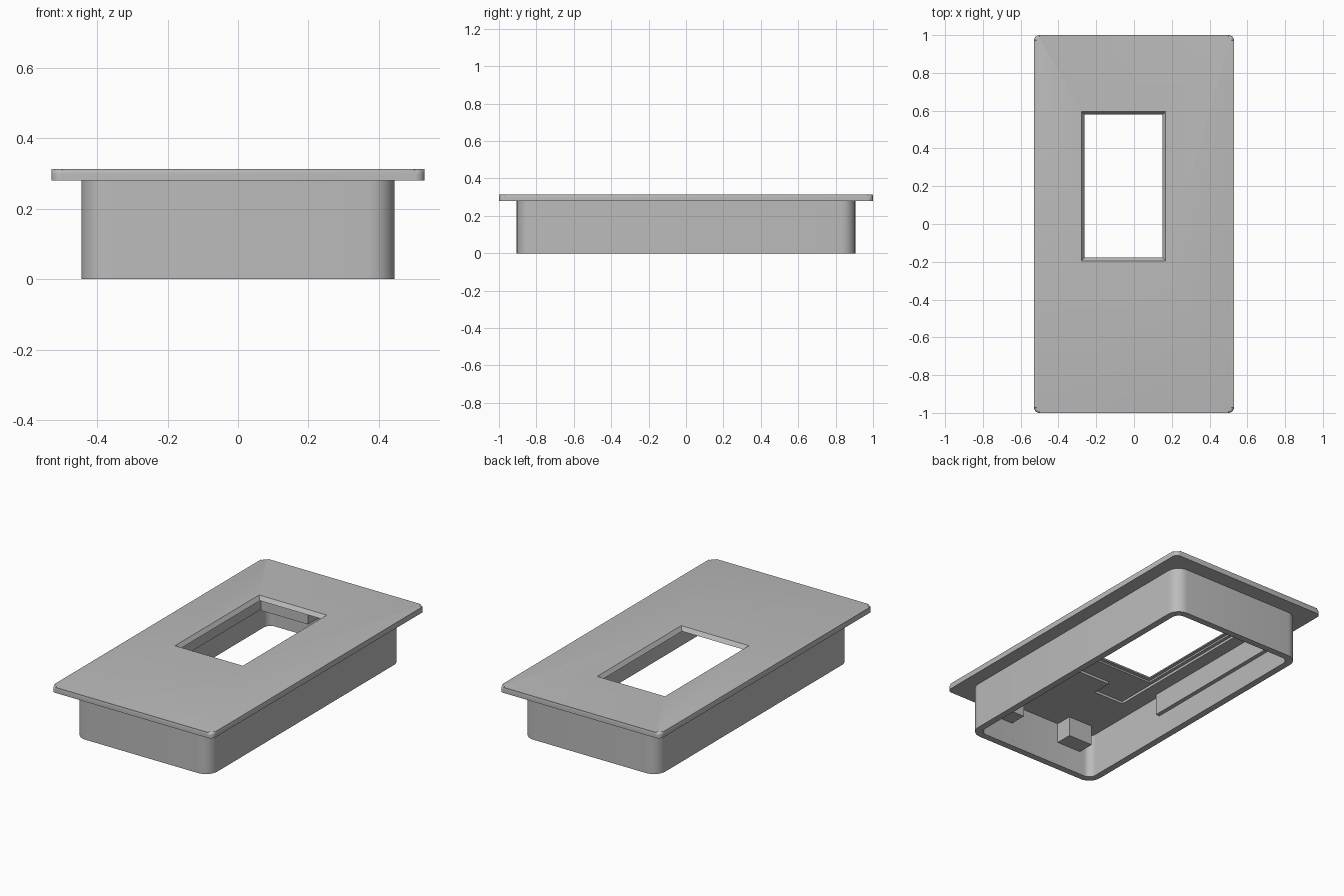
import bpy, bmesh, math

old = bpy.data.objects.get("Cube")
if old:
    bpy.data.objects.remove(old, do_unlink=True)

grey = bpy.data.materials.new("matt_grey")
grey.use_nodes = True
COLOUR = (0.5, 0.5, 0.5, 1)
grey.diffuse_color = COLOUR
grey.node_tree.nodes["Principled BSDF"].inputs["Base Color"].default_value = COLOUR


def prism(name, x, y, z, radius=0, fillet=0, flare=0, steps=8):
    """Upright prism over a rectangle with optional round corners, top fillet and flare."""
    bm = bmesh.new()
    mid = (sum(x) / 2, sum(y) / 2)
    outline = []
    for i, (cx, cy) in enumerate([(x[1], y[1]), (x[0], y[1]), (x[0], y[0]), (x[1], y[0])]):
        sx, sy = (1 if cx > mid[0] else -1), (1 if cy > mid[1] else -1)
        if not radius:
            outline.append((cx, cy, sx, sy))
            continue
        for k in range(steps + 1):
            a = math.pi / 2 * (i + k / steps)
            outline.append((cx - sx * radius + radius * math.cos(a),
                            cy - sy * radius + radius * math.sin(a), sx, sy))
    low = [bm.verts.new((px, py, z[0])) for px, py, sx, sy in outline]
    high = [bm.verts.new((px + sx * flare, py + sy * flare, z[1])) for px, py, sx, sy in outline]
    n = len(low)
    bm.faces.new(low[::-1])
    top = bm.faces.new(high)
    for i in range(n):
        j = (i + 1) % n
        bm.faces.new((low[i], low[j], high[j], high[i]))
    if fillet:
        bmesh.ops.bevel(bm, geom=list(top.edges), offset=fillet, segments=4,
                        profile=0.5, affect='EDGES')
    mesh = bpy.data.meshes.new(name)
    bm.to_mesh(mesh)
    bm.free()
    mesh.materials.append(grey)
    ob = bpy.data.objects.new(name, mesh)
    bpy.context.collection.objects.link(ob)
    return ob


def activate(ob):
    bpy.ops.object.select_all(action='DESELECT')
    ob.select_set(True)
    bpy.context.view_layer.objects.active = ob


def combine(target, tool, operation):
    mod = target.modifiers.new(operation.lower(), 'BOOLEAN')
    mod.operation, mod.object, mod.solver = operation, tool, 'EXACT'
    activate(target)
    bpy.ops.object.modifier_apply(modifier=mod.name)
    bpy.data.objects.remove(tool, do_unlink=True)


# Housing: face plate on a round-cornered box
RIM, CEILING = 0.28, 0.265
housing = prism("housing", (-0.53, 0.53), (-1, 1), (RIM, 0.313), 0.03, 0.014)
combine(housing, prism("box", (-0.445, 0.445), (-0.905, 0.905), (0, 0.29), 0.075), 'UNION')

# Hollow inside, display pocket with cable notch, and chamfered window
cuts = [
    prism("cavity", (-0.405, 0.405), (-0.865, 0.865), (-0.1, CEILING), 0.045),
    prism("pocket", (-0.30, 0.30), (-0.34, 0.70), (0.2, 0.28)),
    prism("notch", (-0.30, -0.10), (-0.46, -0.30), (0.2, 0.28)),
    prism("recess", (-0.28, 0.17), (-0.20, 0.60), (0.2, 0.29)),
    prism("opening", (-0.26, 0.15), (-0.177, 0.577), (0.2, 0.35)),
    prism("chamfer", (-0.26, 0.15), (-0.177, 0.577), (0.288, 0.338), flare=0.036),
]
for tool in cuts:
    combine(housing, tool, 'DIFFERENCE')
activate(housing)
bpy.ops.object.shade_smooth_by_angle(angle=math.radians(30))

# Mounting blocks against the front end wall
for side, s in (("left", 1), ("right", -1)):
    prism("mounting_block_" + side, sorted((s * 0.167, s * 0.33)),
          (-0.875, -0.763), (0.145, 0.27))

# Rail on the right wall and block at the back end wall
prism("side_rail", (-0.415, -0.38), (-0.26, 0.80), (0.137, 0.27))
prism("back_block", (-0.38, -0.07), (0.76, 0.875), (0.13, 0.27))
